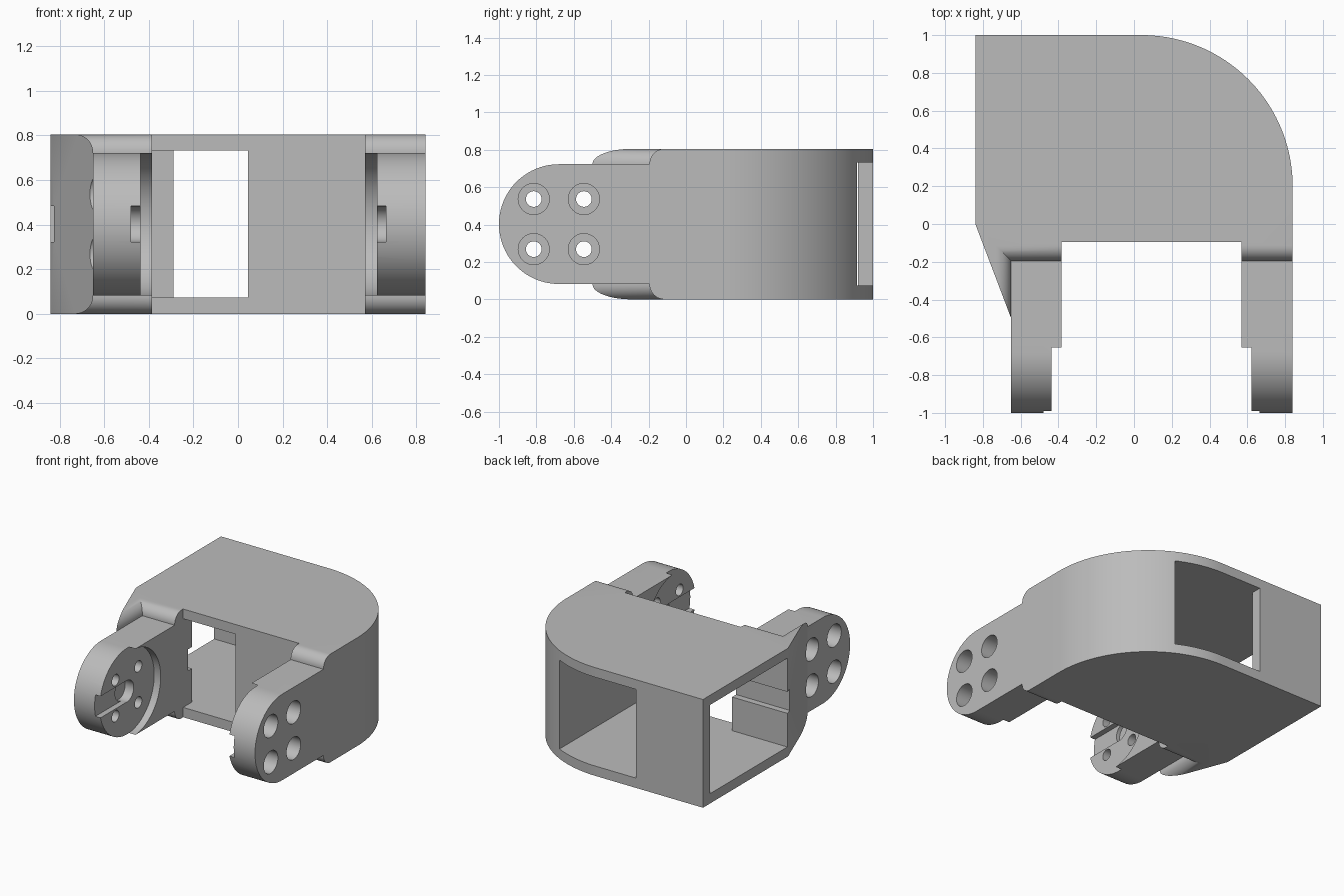
import bpy, bmesh, math
from mathutils import Vector

if "Cube" in bpy.data.objects:
    bpy.data.objects.remove(bpy.data.objects["Cube"], do_unlink=True)

H = 0.805          # body height
MID = H / 2        # arm centre height
PIVOT = -0.68      # arm pivot position in y
R = 0.32           # arm end radius

grey = bpy.data.materials.new("plain_grey")
grey.use_nodes = True
colour = (0.5, 0.5, 0.5, 1)
grey.diffuse_color = colour
grey.node_tree.nodes["Principled BSDF"].inputs["Base Color"].default_value = colour


def arc(cx, cy, r, a0, a1, n):
    angles = [math.radians(a0 + (a1 - a0) * i / n) for i in range(n + 1)]
    return [(cx + r * math.cos(a), cy + r * math.sin(a)) for a in angles]


def extrude(name, points, direction, edge_rule=None):
    """Solid prism from a closed outline, optionally rounding chosen edges."""
    bm = bmesh.new()
    face = bm.faces.new([bm.verts.new(p) for p in points])
    out = bmesh.ops.extrude_face_region(bm, geom=[face])
    moved = [g for g in out["geom"] if isinstance(g, bmesh.types.BMVert)]
    bmesh.ops.translate(bm, verts=moved, vec=Vector(direction))
    bmesh.ops.recalc_face_normals(bm, faces=bm.faces)
    if edge_rule:
        edges = [e for e in bm.edges if edge_rule(*[v.co for v in e.verts])]
        bmesh.ops.bevel(bm, geom=edges, offset=0.08, segments=10, profile=0.5,
                        affect='EDGES', clamp_overlap=False)
    mesh = bpy.data.meshes.new(name)
    bm.to_mesh(mesh)
    bm.free()
    ob = bpy.data.objects.new(name, mesh)
    bpy.context.collection.objects.link(ob)
    return ob


def box(name, x, y, z):
    pts = [(x[0], y[0], z[0]), (x[1], y[0], z[0]), (x[1], y[1], z[0]), (x[0], y[1], z[0])]
    return extrude(name, pts, (0, 0, z[1] - z[0]))


def rod(name, x, y, z, r, n=40):
    pts = [(x[0], a, b) for a, b in arc(y, z, r, 0, 360, n)[:-1]]
    return extrude(name, pts, (x[1] - x[0], 0, 0))


def combine(target, other, operation):
    mod = target.modifiers.new(operation.lower(), 'BOOLEAN')
    mod.operation, mod.solver, mod.object = operation, 'EXACT', other
    bpy.context.view_layer.objects.active = target
    bpy.ops.object.modifier_apply(modifier=mod.name)
    bpy.data.objects.remove(other, do_unlink=True)


# Body outline with a large round back corner and a tapered side fin
outline = [(-0.84, 0), (-0.65, -0.5), (-0.65, -0.195), (-0.385, -0.195),
           (-0.385, -0.095), (0.57, -0.095), (0.57, -0.195), (0.84, -0.195)]
outline += arc(0.04, 0.2, 0.8, 0, 90, 40) + [(-0.84, 1)]


def shoulder_edge(a, b):
    flat = abs(a.z - b.z) < 0.001
    front = abs(a.y + 0.195) < 0.001 and abs(b.y + 0.195) < 0.001
    fin = abs(a.x + 0.65) < 0.001 and abs(b.x + 0.65) < 0.001
    return flat and (front or fin)


bracket = extrude("bracket", [(x, y, 0) for x, y in outline], (0, 0, H), shoulder_edge)

# Two round-ended arms: outer face, inner face
arms = [(-0.65, -0.385), (0.84, 0.57)]
profile = arc(PIVOT, MID, R, 90, 270, 40) + [(-0.105, MID - R), (-0.105, MID + R)]
for outer, inner in arms:
    arm = extrude("arm", [(outer, y, z) for y, z in profile], (inner - outer, 0, 0))
    combine(bracket, arm, 'UNION')

# Hollow interior with side, front and back openings, and the inner groove
z_open = (0.073, 0.733)
cuts = [box("cavity", (-1, 0.4), (0.008, 0.92), z_open),
        box("front_opening", (-0.385, 0.045), (-0.3, 0.1), z_open),
        box("back_opening", (-0.29, 0.4), (0.8, 1.2), z_open),
        box("groove", (-1, -0.37), (-0.04, 0.1), (0.323, 0.483))]

# Arm recesses, cross slots, pivot sockets and counterbored screw holes
for outer, inner in arms:
    s = 1 if inner > outer else -1
    seat = inner - s * 0.053
    cuts += [rod("recess", (seat, inner + s * 0.1), PIVOT, MID, R + 0.001, 80),
             box("recess_front", sorted((seat, inner + s * 0.1)), (-1.1, -0.672), (0, H)),
             box("slot", sorted((seat - s * 0.042, inner)), (-1.1, PIVOT), (0.323, 0.483)),
             rod("socket", (seat - s * 0.07, inner), PIVOT, MID, 0.08)]
    for dy in (-0.134, 0.134):
        for dz in (-0.134, 0.134):
            y, z = PIVOT + dy, MID + dz
            cuts += [rod("screw_hole", (outer - s * 0.1, inner), y, z, 0.042, 24),
                     rod("counterbore", (outer - s * 0.15, outer + s * 0.13), y, z, 0.083)]
for cutter in cuts:
    combine(bracket, cutter, 'DIFFERENCE')

# Finish
bracket.data.materials.clear()
bracket.data.materials.append(grey)
bpy.ops.object.select_all(action='DESELECT')
bracket.select_set(True)
bpy.context.view_layer.objects.active = bracket
bpy.ops.object.shade_smooth_by_angle(angle=math.radians(30))
